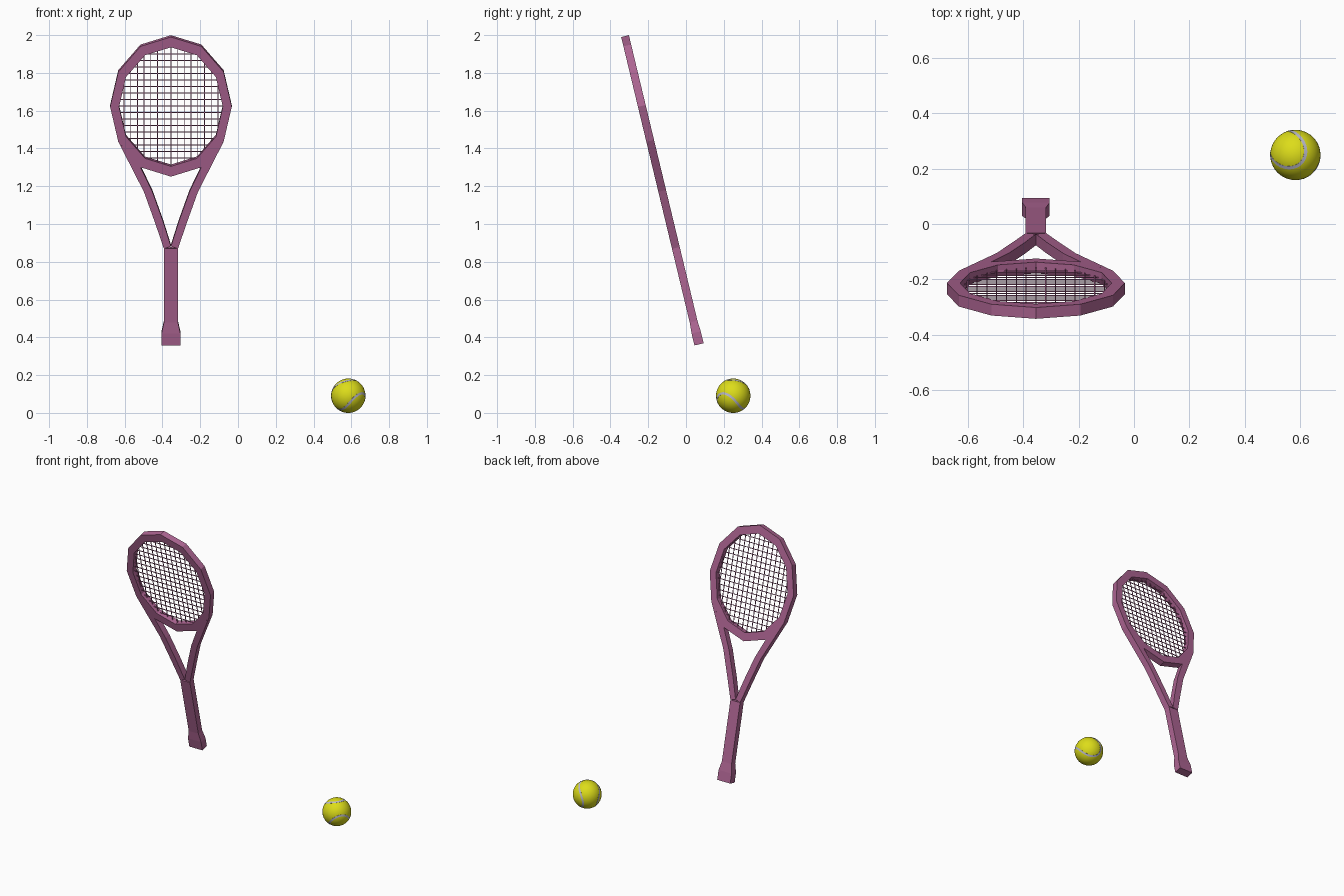
import bpy, bmesh, math
from mathutils import Vector, Matrix

if "Cube" in bpy.data.objects:
    bpy.data.objects.remove(bpy.data.objects["Cube"])

def material(name, color):
    m = bpy.data.materials.new(name)
    m.diffuse_color = (*color, 1)
    m.use_nodes = True
    m.node_tree.nodes["Principled BSDF"].inputs["Base Color"].default_value = m.diffuse_color
    return m

MAUVE = material("mauve", (0.42, 0.13, 0.29))
YELLOW = material("yellow", (0.72, 0.72, 0.01))
GREY = material("pale_grey", (0.5, 0.5, 0.6))

# Racket frame: local x across, y through the thickness, z along the axis
TILT = Matrix.Translation((-0.355, 0.069, 0.363)) @ Matrix.Rotation(math.radians(13.5), 4, 'X')

def finish(name, bm, mat, matrix=None):
    bmesh.ops.recalc_face_normals(bm, faces=bm.faces)
    mesh = bpy.data.meshes.new(name)
    bm.to_mesh(mesh)
    bm.free()
    ob = bpy.data.objects.new(name, mesh)
    bpy.context.collection.objects.link(ob)
    mesh.materials.append(mat)
    if matrix:
        ob.matrix_world = matrix
    return ob

def loft(bm, rings, closed=False):
    """Skin a list of point rings; cap the ends unless closed."""
    vs = [[bm.verts.new(p) for p in r] for r in rings]
    n, k = len(vs), len(vs[0])
    for i in range(n if closed else n - 1):
        a, b = vs[i], vs[(i + 1) % n]
        for j in range(k):
            bm.faces.new((a[j], a[(j + 1) % k], b[(j + 1) % k], b[j]))
    if not closed:
        bm.faces.new(vs[0])
        bm.faces.new(vs[-1])

T = 0.021                       # half thickness
RX, RZ, CZ = 0.322, 0.38, 1.298  # outer hoop radii and centre
INNER = 0.853

# Twelve-sided hoop
bm = bmesh.new()
rings = []
for i in range(12):
    a = math.radians(30 * i)
    x, z = RX * math.sin(a), RZ * math.cos(a)
    rings.append([(x * s, y, CZ + z * s) for s, y in ((1, -T), (1, T), (INNER, T), (INNER, -T))])
loft(bm, rings, closed=True)
finish("hoop", bm, MAUVE, TILT)

# Throat arms, mirrored: outer x, outer z, inner x, inner z
bm = bmesh.new()
arm = [(0.279, 1.108, 0.161, 0.969), (0.143, 0.835, 0.098, 0.835),
       (0.085, 0.669, 0.040, 0.669), (0.037, 0.525, 0.0, 0.538)]
loft(bm, [[(a, -T, b), (a, T, b), (c, T, d), (c, -T, d)] for a, b, c, d in arm])
arms = finish("throat_arms", bm, MAUVE, TILT)
arms.modifiers.new("mirror", 'MIRROR')

# Handle with flared butt: half width, half thickness, height
bm = bmesh.new()
grip = [(0.050, 0.025, 0), (0.050, 0.025, 0.065), (0.037, T, 0.124), (0.037, T, 0.526)]
loft(bm, [[(-w, -t, z), (w, -t, z), (w, t, z), (-w, t, z)] for w, t, z in grip])
finish("handle", bm, MAUVE, TILT)

# String bed, ends buried in the hoop
def bar(bm, centre, size):
    m = Matrix.Translation(centre) @ Matrix.Diagonal((*size, 1))
    bmesh.ops.create_cube(bm, size=1, matrix=m)

bm = bmesh.new()
ex, ez, gap, w = RX * 0.91, RZ * 0.91, 0.0355, 0.004
for k in range(-7, 8):
    u = k * gap
    bar(bm, (u, 0.001, CZ), (w, w, 2 * ez * math.sqrt(1 - (u / ex) ** 2)))
for k in range(-8, 9):
    u = k * gap
    bar(bm, (0, -0.001, CZ + u), (2 * ex * math.sqrt(1 - (u / ez) ** 2), w, w))
finish("strings", bm, MAUVE, TILT)

# Ball
R, C = 0.091, Vector((0.584, 0.25, 0.091))
bm = bmesh.new()
bmesh.ops.create_uvsphere(bm, u_segments=40, v_segments=24, radius=R)
ball = finish("ball", bm, YELLOW, Matrix.Translation(C))

# Seam ribbon following the two-lobed ball curve
lobe = Vector((-0.5, 0.35, 0.79)).normalized()
tip = Vector((0.25, -0.25, 0.9))
tip = (tip - lobe * tip.dot(lobe)).normalized()
side = lobe.cross(tip)
ax, ay = (lobe + side).normalized(), (lobe - side).normalized()

def curve(t):
    return (ax * (0.75 * math.cos(t) + 0.25 * math.cos(3 * t))
            + ay * (0.75 * math.sin(t) - 0.25 * math.sin(3 * t))
            + tip * (0.866 * math.sin(2 * t))).normalized()

bm = bmesh.new()
rings = []
for i in range(120):
    t = math.tau * i / 120
    p = curve(t)
    n = p.cross(curve(t + 0.01) - p).normalized() * 0.07
    rings.append([(p + n).normalized() * R * 0.98, (p + n).normalized() * R * 1.006,
                  (p - n).normalized() * R * 1.006, (p - n).normalized() * R * 0.98])
loft(bm, rings, closed=True)
seam = finish("ball_seam", bm, GREY, Matrix.Translation(C))

for ob in (ball, seam):
    bpy.ops.object.select_all(action='DESELECT')
    ob.select_set(True)
    bpy.context.view_layer.objects.active = ob
    bpy.ops.object.shade_smooth_by_angle(angle=math.radians(35))
